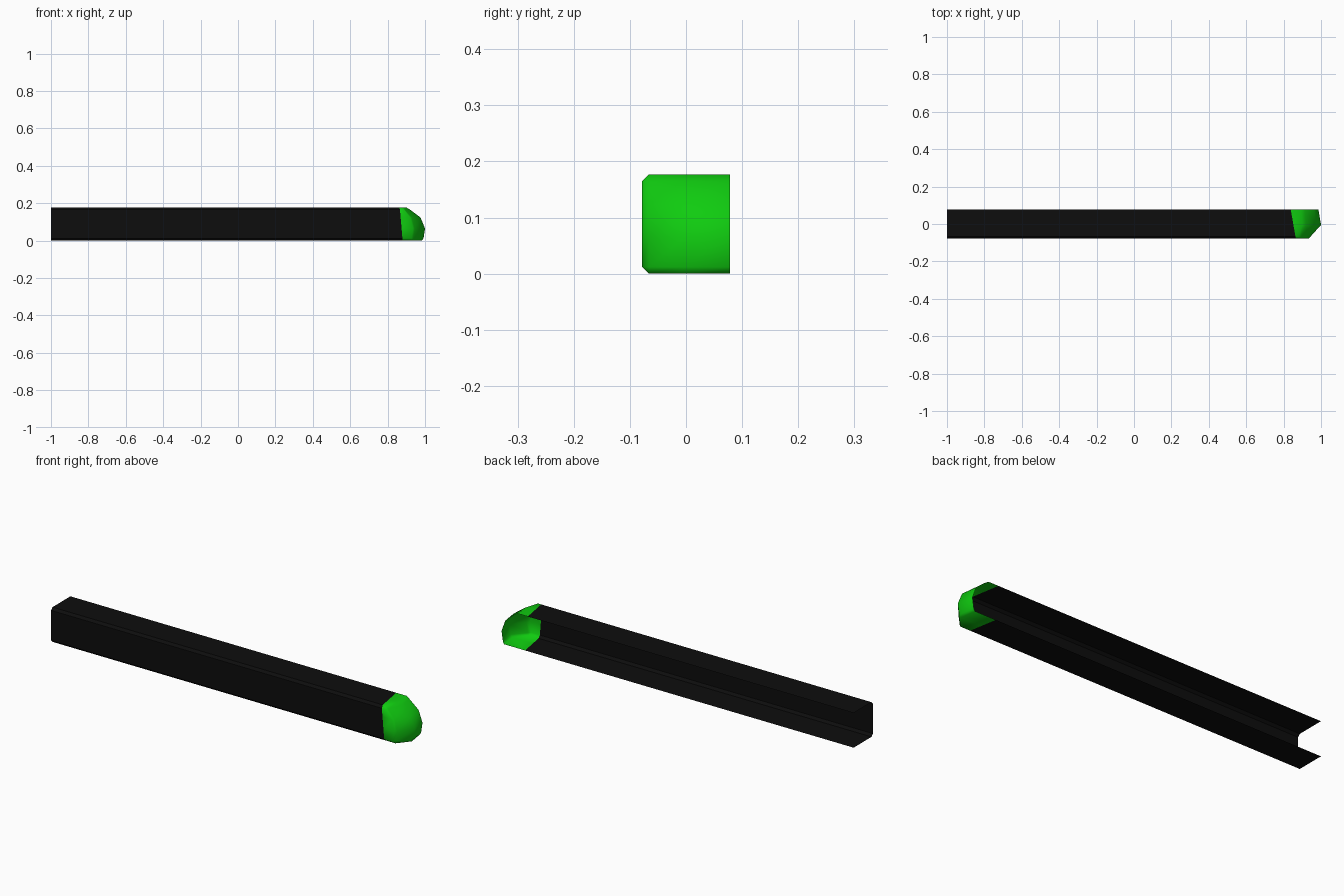
import bpy
import bmesh
import math

cube = bpy.data.objects.get("Cube")
if cube:
    bpy.data.objects.remove(cube)

HALF, TOP, CUT = 0.078, 0.177, 0.012


def material(name, colour):
    mat = bpy.data.materials.new(name)
    mat.use_nodes = True
    mat.diffuse_color = colour
    shader = next(n for n in mat.node_tree.nodes if n.type == 'BSDF_PRINCIPLED')
    shader.inputs["Base Color"].default_value = colour
    return mat


def finish(name, bm, mat, angle):
    bmesh.ops.recalc_face_normals(bm, faces=bm.faces)
    # Open shells: make sure the long front wall faces outward
    front = min(bm.faces, key=lambda f: f.calc_center_median().y)
    if front.normal.y > 0:
        bmesh.ops.reverse_faces(bm, faces=bm.faces)
    mesh = bpy.data.meshes.new(name)
    bm.to_mesh(mesh)
    bm.free()
    mesh.materials.append(mat)
    obj = bpy.data.objects.new(name, mesh)
    bpy.context.collection.objects.link(obj)
    bpy.ops.object.select_all(action='DESELECT')
    obj.select_set(True)
    bpy.context.view_layer.objects.active = obj
    bpy.ops.object.shade_smooth_by_angle(angle=math.radians(angle))


def seam(y, z):
    """Slanted joint between the channel and its end cap."""
    return 0.88 - 0.015 * z / TOP - 0.027 * (y + HALF) / (2 * HALF)


def strip(bm, first, second):
    for i in range(len(first) - 1):
        bm.faces.new((first[i], first[i + 1], second[i + 1], second[i]))


# Section columns and rows shared by both parts
columns = [-HALF, CUT - HALF, -0.005, HALF]
setback = [0.065, 0.055, 0, 0.014]
rows = [0, CUT, 0.064, 0.123, TOP - CUT, TOP]
ridge = [0.984, 0.992, 1.0, 0.976, 0.92, 0.9]
weight = [0.9, 1, 1, 0.85, 0.5, 0.35]
last = len(rows) - 1

# Path round the C section: bottom back, front wall, top back
path = [(c, 0) for c in (3, 2, 1)]
path += [(0, r) for r in range(1, last)]
path += [(c, last) for c in (1, 2, 3)]
section = [(columns[c], rows[r]) for c, r in path]

# Open-backed channel
bm = bmesh.new()
start = [bm.verts.new((-1, y, z)) for y, z in section]
end = [bm.verts.new((seam(y, z), y, z)) for y, z in section]
strip(bm, start, end)
finish("channel", bm, material("black", (0.004, 0.004, 0.004, 1)), 30)

# Rounded end cap: side walls and a curved nose, open at the back
bm = bmesh.new()
grid = {}
for c, y in enumerate(columns):
    for r, z in enumerate(rows):
        if c or r not in (0, last):
            grid[c, r] = bm.verts.new((ridge[r] - setback[c] * weight[r], y, z))
joint = [bm.verts.new((seam(y, z), y, z)) for y, z in section]
strip(bm, joint, [grid[p] for p in path])
for c in range(len(columns) - 1):
    for r in range(last):
        corners = [(c, r), (c + 1, r), (c + 1, r + 1), (c, r + 1)]
        bm.faces.new([grid[p] for p in corners if p in grid])
finish("end_cap", bm, material("green", (0.005, 0.6, 0.005, 1)), 120)
